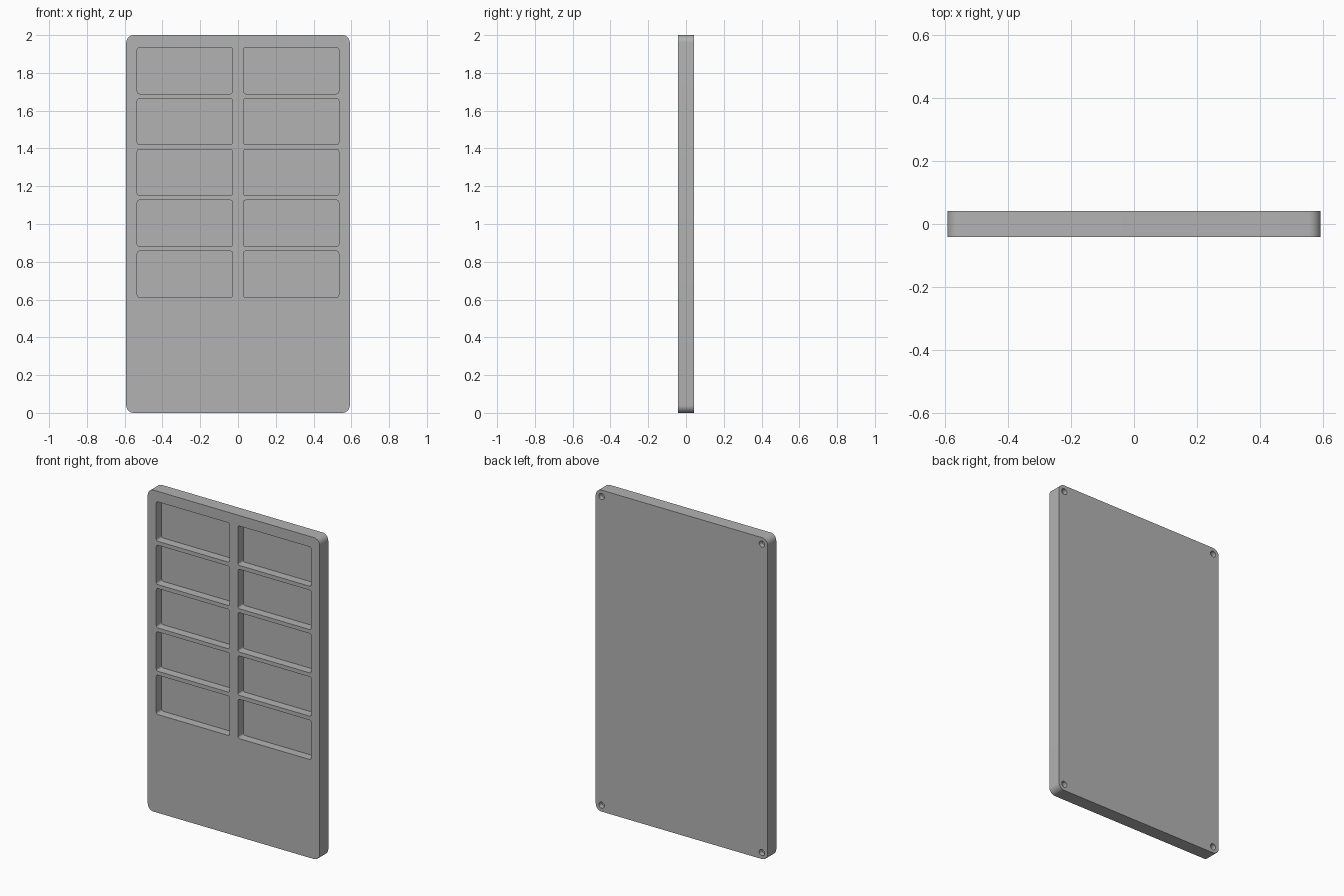
import bpy
import bmesh
import math

if "Cube" in bpy.data.objects:
    bpy.data.objects.remove(bpy.data.objects["Cube"], do_unlink=True)

WIDTH, HEIGHT, DEPTH = 1.184, 2.0, 0.084
FRONT, BACK = -DEPTH / 2, DEPTH / 2
CORNER = 0.04

grey = bpy.data.materials.new("plain grey")
grey.use_nodes = True
colour = (0.45, 0.45, 0.45, 1)
grey.diffuse_color = colour
grey.node_tree.nodes["Principled BSDF"].inputs["Base Color"].default_value = colour


def rounded_prism(bm, x, z, width, height, radius, y0, y1, steps=8):
    """Rounded rectangle in the xz plane, extruded from y0 to y1."""
    verts = []
    corners = ((1, 1), (-1, 1), (-1, -1), (1, -1))
    for quarter, (sx, sz) in enumerate(corners):
        cx = x + sx * (width / 2 - radius)
        cz = z + sz * (height / 2 - radius)
        for i in range(steps + 1):
            a = (quarter + i / steps) * math.pi / 2
            verts.append(bm.verts.new((cx + radius * math.cos(a), y0, cz + radius * math.sin(a))))
    face = bm.faces.new(verts)
    result = bmesh.ops.extrude_face_region(bm, geom=[face])
    moved = [g for g in result["geom"] if isinstance(g, bmesh.types.BMVert)]
    bmesh.ops.translate(bm, verts=moved, vec=(0, y1 - y0, 0))


def make_object(name, bm):
    bmesh.ops.remove_doubles(bm, verts=bm.verts, dist=1e-5)
    bmesh.ops.recalc_face_normals(bm, faces=bm.faces)
    mesh = bpy.data.meshes.new(name)
    bm.to_mesh(mesh)
    bm.free()
    mesh.materials.append(grey)
    obj = bpy.data.objects.new(name, mesh)
    bpy.context.collection.objects.link(obj)
    return obj


# Board
bm = bmesh.new()
rounded_prism(bm, 0, HEIGHT / 2, WIDTH, HEIGHT, CORNER, FRONT, BACK)
board = make_object("board", bm)

# Two columns of five pockets in the front
bm = bmesh.new()
for side in (-1, 1):
    for row in range(5):
        rounded_prism(bm, side * 0.281, 1.812 - row * 0.2695, 0.505, 0.245, 0.012,
                      FRONT - 0.02, FRONT + 0.053, 4)
# Blind round holes in the back corners
for side in (-1, 1):
    for z in (CORNER, HEIGHT - CORNER):
        rounded_prism(bm, side * (WIDTH / 2 - CORNER), z, 0.038, 0.038, 0.019,
                      BACK - 0.03, BACK + 0.02, 6)
cutter = make_object("recess_cutter", bm)

# Cut the recesses
cut = board.modifiers.new("recesses", "BOOLEAN")
cut.operation = "DIFFERENCE"
cut.solver = "EXACT"
cut.object = cutter
bpy.context.view_layer.objects.active = board
board.select_set(True)
bpy.ops.object.modifier_apply(modifier=cut.name)
bpy.data.objects.remove(cutter, do_unlink=True)
bpy.ops.object.shade_smooth_by_angle(angle=math.radians(30))
